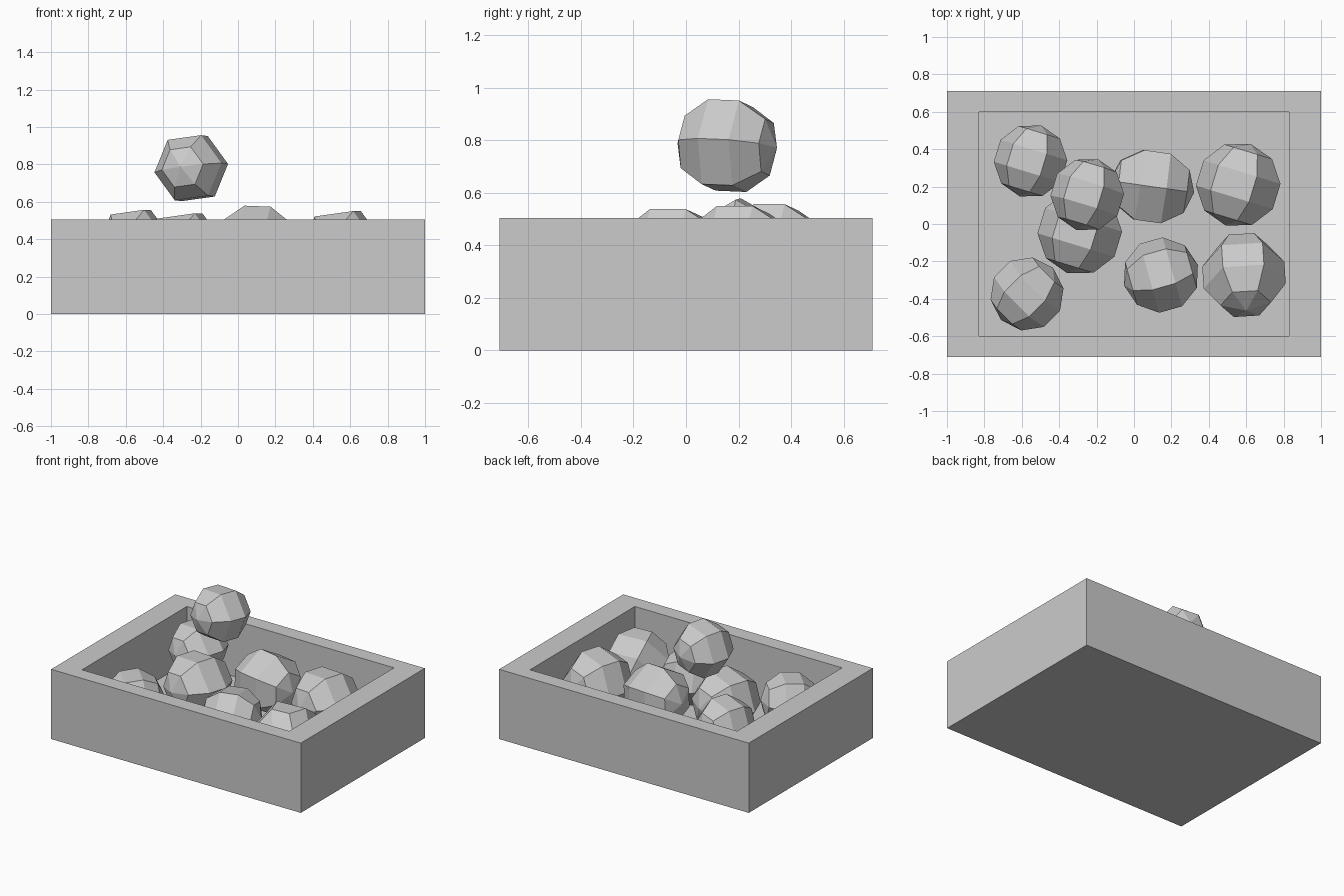
import bpy, bmesh
from mathutils import Matrix, Vector

if "Cube" in bpy.data.objects:
    bpy.data.objects.remove(bpy.data.objects["Cube"])


def finish(bm, name):
    bmesh.ops.recalc_face_normals(bm, faces=bm.faces)
    mesh = bpy.data.meshes.new(name)
    bm.to_mesh(mesh)
    bm.free()
    obj = bpy.data.objects.new(name, mesh)
    bpy.context.collection.objects.link(obj)
    return obj


def tray(outer, inner, height, floor):
    """Open box lofted from outer bottom, up over the rim and down to the floor."""
    bm = bmesh.new()
    loops = []
    for (x, y), z in ((outer, 0), (outer, height), (inner, height), (inner, floor)):
        loops.append([bm.verts.new((sx * x, sy * y, z))
                      for sx, sy in ((-1, -1), (1, -1), (1, 1), (-1, 1))])
    for a, b in zip(loops, loops[1:]):
        for i in range(4):
            j = (i + 1) % 4
            bm.faces.new((a[i], a[j], b[j], b[i]))
    bm.faces.new(loops[0])
    bm.faces.new(loops[-1])
    return finish(bm, "tray")


def ball(name, centre, radius, axis, up, roll=0.0):
    """Six-sided ball: poles along axis, one meridian turned towards up."""
    bm = bmesh.new()
    bmesh.ops.create_uvsphere(bm, u_segments=6, v_segments=5, radius=radius)
    bm.transform(Matrix.Rotation(roll, 4, 'Z'))
    w = Vector(axis).normalized()
    u = Vector(up)
    u = (u - u.dot(w) * w).normalized()
    v = w.cross(u)
    bm.transform(Matrix((u, v, w)).transposed().to_4x4())
    obj = finish(bm, name)
    obj.location = centre
    return obj


# Tray
tray((1.0, 0.71), (0.83, 0.60), 0.505, 0.10)

# Balls: centre, radius, pole axis, up hint, roll
HALF = 0.5236  # half a facet, puts a face on top
balls = [
    ((-0.25, 0.157, 0.78), 0.198, (-0.29, -0.95, 0.04), (-0.14, 0, 1), 0),
    ((-0.553, 0.337, 0.383), 0.198, (0.29, 0.95, 0), (-0.14, 0, 1), 0),
    ((-0.29, -0.045, 0.338), 0.228, (0.29, 0.95, 0), (-0.14, 0, 1), 0),
    ((0.096, 0.20, 0.36), 0.228, (0.99, -0.14, -0.04), (0, 0, 1), HALF),
    ((0.557, 0.21, 0.35), 0.228, (0.29, 0.95, 0), (-0.14, 0, 1), 0),
    ((0.588, -0.273, 0.29), 0.231, (0.05, -0.8, 0.55), (0, 0, 1), 0),
    ((0.144, -0.273, 0.312), 0.205, (0.96, 0.27, 0), (0, 0.2, 1), 0),
    ((-0.572, -0.374, 0.285), 0.198, (0.7, 0.7, 0.1), (0, 0, 1), 0),
]
for i, args in enumerate(balls, 1):
    ball(f"faceted_ball_{i}", *args)
